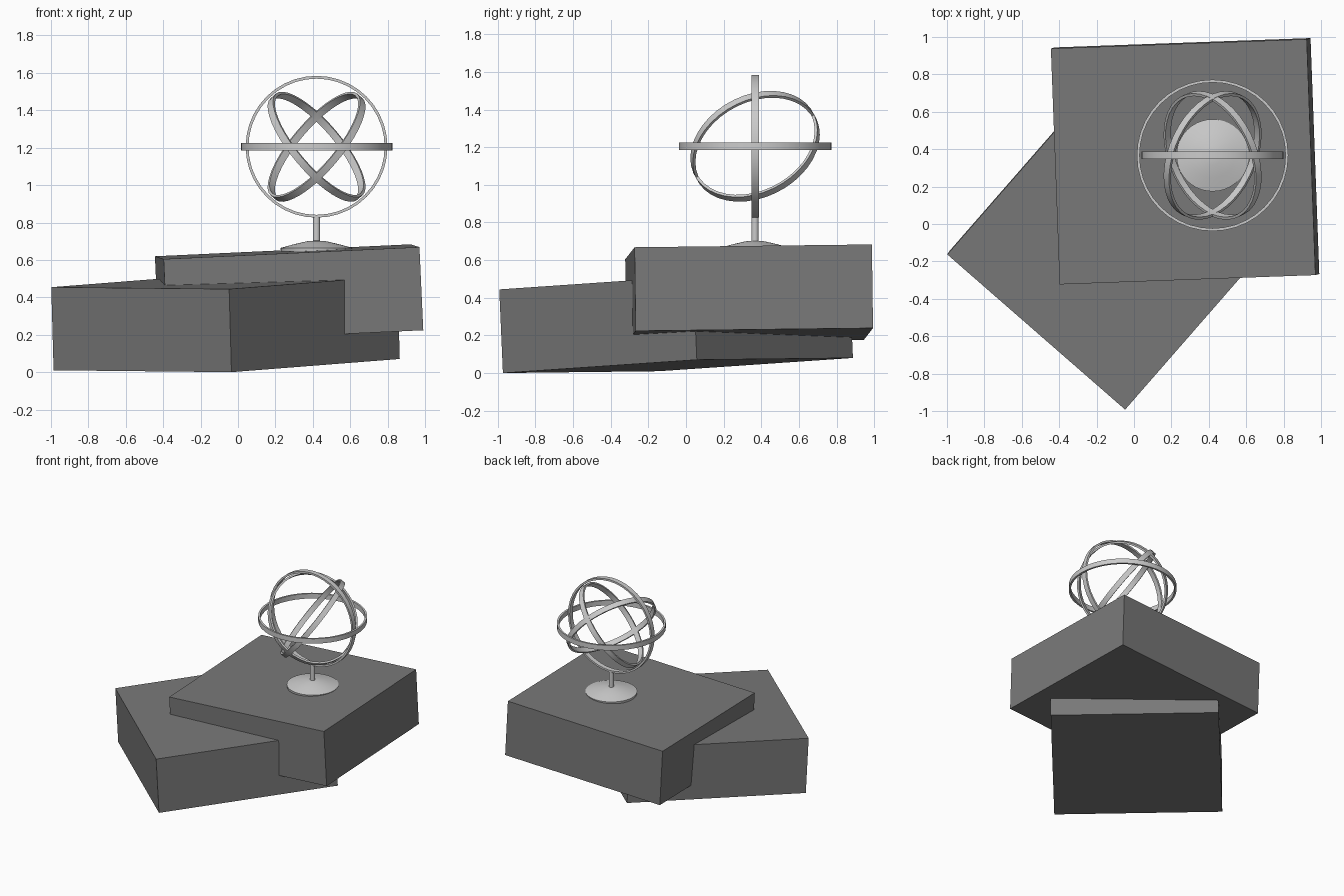
import bpy, bmesh, math
from mathutils import Vector, Matrix

if "Cube" in bpy.data.objects:
    bpy.data.objects.remove(bpy.data.objects["Cube"])


def material(name, value):
    m = bpy.data.materials.new(name)
    m.use_nodes = True
    colour = (value, value, value, 1)
    m.diffuse_color = colour
    m.node_tree.nodes["Principled BSDF"].inputs["Base Color"].default_value = colour
    return m


dark_grey = material("dark grey", 0.19)
light_grey = material("light grey", 0.6)


def finish(name, bm, mat, smooth):
    bmesh.ops.recalc_face_normals(bm, faces=bm.faces)
    mesh = bpy.data.meshes.new(name)
    bm.to_mesh(mesh)
    bm.free()
    mesh.materials.append(mat)
    obj = bpy.data.objects.new(name, mesh)
    bpy.context.collection.objects.link(obj)
    if smooth:
        bpy.ops.object.select_all(action='DESELECT')
        obj.select_set(True)
        bpy.context.view_layer.objects.active = obj
        bpy.ops.object.shade_smooth_by_angle(angle=math.radians(35))
    return obj


def slab(name, corner, along, across, size):
    """Tilted block from its lower front corner and two edge directions."""
    u = Vector(along).normalized()
    w = u.cross(Vector(across)).normalized()
    v = w.cross(u)
    turn = Matrix((u, v, w)).transposed().to_4x4()
    half = Vector(size) / 2
    bm = bmesh.new()
    bmesh.ops.create_cube(bm, size=1)
    bmesh.ops.scale(bm, vec=size, verts=bm.verts)
    bmesh.ops.translate(bm, vec=half, verts=bm.verts)
    bmesh.ops.transform(bm, matrix=Matrix.Translation(corner) @ turn, verts=bm.verts)
    finish(name, bm, dark_grey, False)


def lathe(name, profile, centre, normal=(0, 0, 1), closed=False, steps=40):
    """Spin a (radius, height) profile about an axis."""
    bm = bmesh.new()
    verts = [bm.verts.new((r, 0, z)) for r, z in profile]
    pairs = list(zip(verts, verts[1:]))
    if closed:
        pairs.append((verts[-1], verts[0]))
    edges = [bm.edges.new(p) for p in pairs]
    bmesh.ops.spin(bm, geom=verts + edges, cent=(0, 0, 0), axis=(0, 0, 1),
                   angle=math.tau, steps=steps)
    bmesh.ops.remove_doubles(bm, verts=bm.verts, dist=0.0005)
    turn = Vector((0, 0, 1)).rotation_difference(Vector(normal)).to_matrix().to_4x4()
    bmesh.ops.transform(bm, matrix=Matrix.Translation(centre) @ turn, verts=bm.verts)
    finish(name, bm, light_grey, True)


# Two equal blocks, stacked askew
block = (1.37, 1.262, 0.445)
slab("lower_block", (-0.035, -0.973, 0.0), (0.895, 1.025, 0.07), (-0.95, 0.835, 0.01), block)
slab("upper_block", (-0.377, -0.317, 0.16), (1.37, 0.05, 0.064), (-0.045, 1.26, 0.015), block)

# Globe rings, each a flat band
cx, cy, cz = 0.42, 0.367, 1.205


def ring(name, radius, normal):
    h, inner = 0.02, radius - 0.015
    lathe(name, [(inner, -h), (radius, -h), (radius, h), (inner, h)],
          (cx, cy, cz), normal, closed=True)


ring("horizon_ring", 0.405, (0, 0, 1))
ring("meridian_ring", 0.379, (0, 1, 0))
for side, label in ((1, "left"), (-1, "right")):
    ring("tilted_ring_" + label, 0.357, (side * 0.72, -0.324, 0.612))

# Stand
lathe("stand_base", [(0, 0.645), (0.19, 0.645), (0.193, 0.664), (0.12, 0.684),
                     (0.05, 0.7), (0, 0.704)], (cx, cy, 0))
lathe("stand_pole", [(0, 0.69), (0.019, 0.69), (0.019, 0.832), (0, 0.832)],
      (cx, cy, 0), steps=16)
